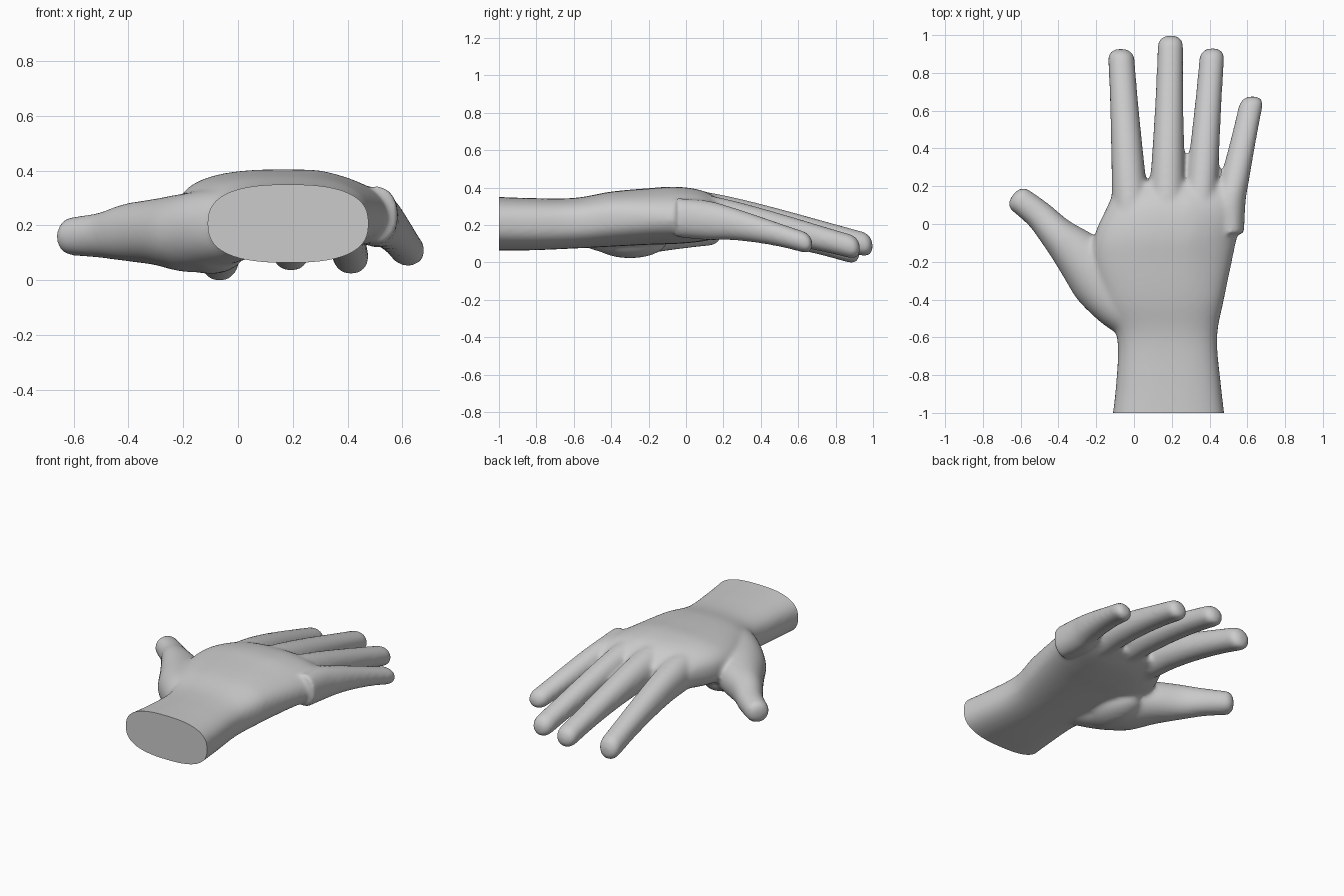
import bpy, bmesh, math
from mathutils import Vector, Matrix

if "Cube" in bpy.data.objects:
    bpy.data.objects.remove(bpy.data.objects["Cube"])

bm = bmesh.new()


def spow(v, e):
    return math.copysign(abs(v) ** e, v)


def spline(a, b, c, d, t):
    return 0.5 * (2 * b + (c - a) * t + (2 * a - 5 * b + 4 * c - d) * t * t
                  + (3 * b - a - 3 * c + d) * t ** 3)


def loft(st, n=2.1, tip=0.0, square=True, seg=48):
    """Skin superellipse rings (x, y, z, half width, half height) along a path."""
    dense = []
    for i in range(len(st) - 1):
        q = st[max(i - 1, 0)], st[i], st[i + 1], st[min(i + 2, len(st) - 1)]
        dense += [[spline(*v, k / 6) for v in zip(*q)] for k in range(6)]
    dense.append(list(st[-1]))
    if tip:  # rounded end
        end = Vector(st[-1][:3])
        d = (end - Vector(st[-2][:3])).normalized()
        for k in range(1, 8):
            a = k / 8 * math.pi / 2
            s = math.cos(a) ** 0.8
            dense.append([*(end + d * tip * math.sin(a)), st[-1][3] * s, st[-1][4] * s])
    rings = []
    for i, (x, y, z, w, h) in enumerate(dense):
        a, b = dense[max(i - 1, 0)], dense[min(i + 1, len(dense) - 1)]
        t = Vector((b[0] - a[0], b[1] - a[1], 0)).normalized()
        side = Vector((1, 0, 0)) if square else Vector((t.y, -t.x, 0))
        ring = []
        for k in range(seg):
            u = math.tau * k / seg
            p = Vector((x, y, z)) + side * w * spow(math.cos(u), 2 / n)
            p.z += h * spow(math.sin(u), 2 / n)
            ring.append(bm.verts.new(p))
        rings.append(ring)
    for r, s in zip(rings, rings[1:]):
        for k in range(seg):
            j = (k + 1) % seg
            bm.faces.new((r[k], r[j], s[j], s[k]))
    bm.faces.new(rings[0][::-1])
    bm.faces.new(rings[-1])


# wrist and palm: y, left, right, bottom, top
palm = [(-1.1, -.125, .49, .07, .36), (-.85, -.095, .46, .07, .35), (-.6, -.09, .44, .08, .35),
        (-.4, -.17, .476, .09, .384), (-.2, -.22, .518, .1, .402), (-.05, -.205, .55, .105, .41),
        (.1, -.138, .58, .12, .385), (.22, -.09, .57, .155, .31)]
loft([((l + r) / 2, y, (b + t) / 2, (r - l) / 2, (t - b) / 2) for y, l, r, b, t in palm], n=2.6)

# little-finger side of the back of the hand falls away
for v in bm.verts:
    if v.co.y > -.4 and v.co.z > .25 and v.co.x > .3:
        v.co.z -= .13 * (v.co.x - .3) * min(1, (v.co.y + .4) / .3)


def finger(x0, x1, y1, z0, z1, w0, w1, h0, h1):
    """Finger from the knuckle (0) to the tip (1), tapering and drooping."""
    y0 = .12
    st = [(x0, -.05, z0 + .015, w0 * .9, h0)]
    for k in range(6):
        u = k / 5
        taper = (1 - u) ** 1.5
        st.append((x0 + (x1 - x0) * u, y0 + (y1 - y0) * u, z1 + (z0 - z1) * (1 - u ** 1.35),
                   w1 + (w0 - w1) * taper, h1 + (h0 - h1) * taper))
    loft(st, tip=.055)


finger(-.02, -.067, .875, .25, .076, .097, .07, .117, .073)    # index
finger(.176, .193, .945, .26, .105, .098, .068, .12, .065)     # middle
finger(.352, .412, .878, .247, .092, .09, .066, .117, .064)    # ring
finger(.508, .618, .625, .23, .116, .083, .064, .105, .057)    # little

# thumb and the fleshy mound at its base
loft([(.08, -.56, .21, .1, .11), (-.06, -.43, .198, .145, .14), (-.17, -.29, .18, .17, .145),
      (-.29, -.165, .182, .135, .122), (-.405, -.055, .18, .096, .105), (-.5, .045, .17, .078, .083),
      (-.605, .128, .166, .071, .07)], tip=.045, square=False)
bmesh.ops.create_uvsphere(bm, u_segments=32, v_segments=16, radius=1,
                          matrix=Matrix.Translation((-.1, -.3, .12)) @ Matrix.Diagonal((.13, .2, .092, 1)))

bmesh.ops.recalc_face_normals(bm, faces=bm.faces[:])
mesh = bpy.data.meshes.new("hand")
bm.to_mesh(mesh)
bm.free()
hand = bpy.data.objects.new("hand", mesh)
bpy.context.collection.objects.link(hand)
bpy.context.view_layer.objects.active = hand
hand.select_set(True)

# fuse the parts into one skin and soften the joins
remesh = hand.modifiers.new("fuse", 'REMESH')
remesh.mode = 'VOXEL'
remesh.voxel_size = .012
smooth = hand.modifiers.new("soften", 'SMOOTH')
smooth.factor = .5
smooth.iterations = 14
for name in ("fuse", "soften"):
    bpy.ops.object.modifier_apply(modifier=name)

# flat cut at the wrist, then rest on z = 0
bm = bmesh.new()
bm.from_mesh(hand.data)
bmesh.ops.bisect_plane(bm, geom=bm.verts[:] + bm.edges[:] + bm.faces[:], plane_co=(0, -1, 0),
                       plane_no=(0, -1, 0), clear_outer=True)
bmesh.ops.holes_fill(bm, edges=[e for e in bm.edges if e.is_boundary], sides=0)
low = min(v.co.z for v in bm.verts)
bmesh.ops.translate(bm, verts=bm.verts[:], vec=(0, 0, -low))
bmesh.ops.recalc_face_normals(bm, faces=bm.faces[:])
bm.to_mesh(hand.data)
bm.free()
bpy.ops.object.shade_smooth_by_angle(angle=math.radians(40))
